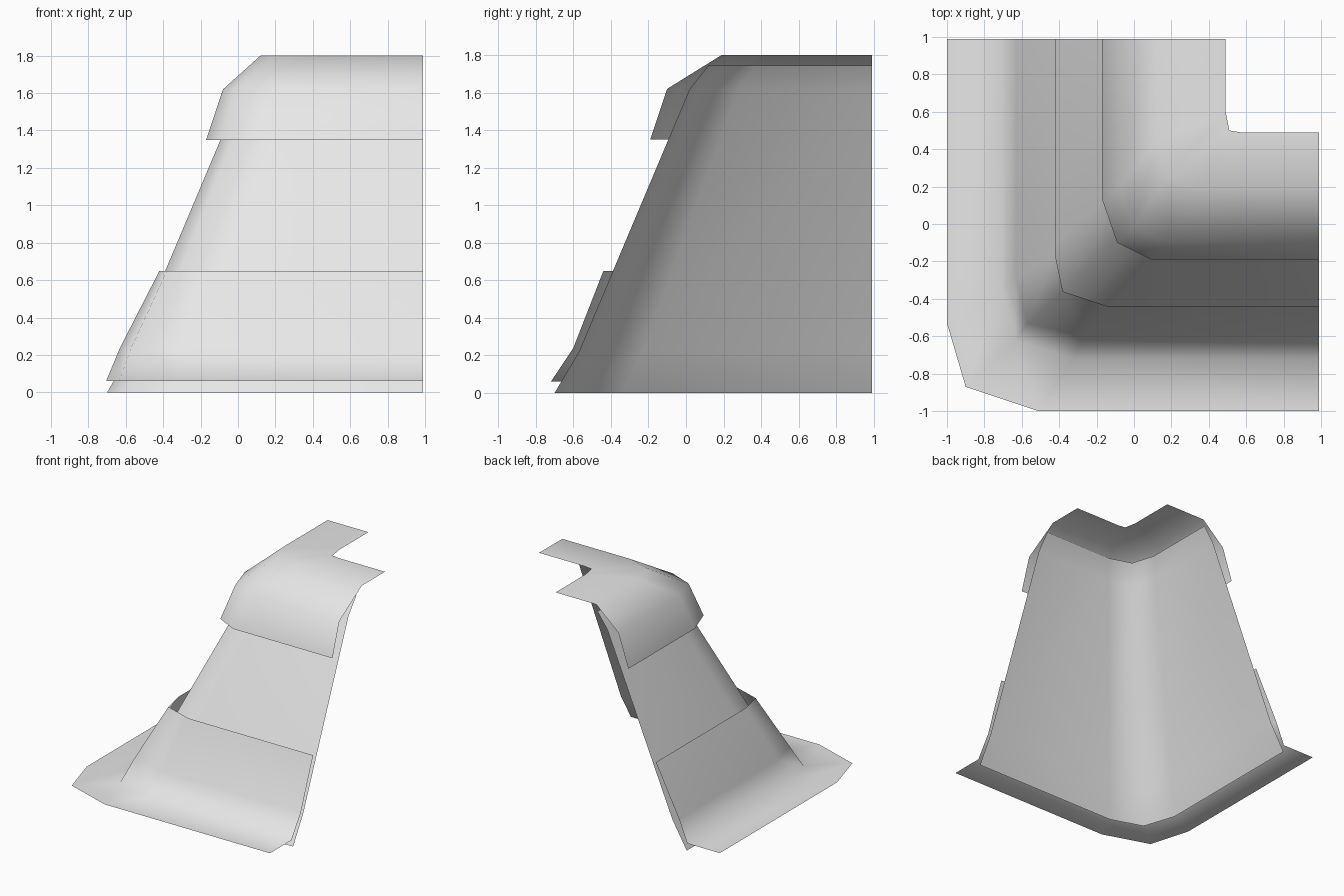
import bpy

if "Cube" in bpy.data.objects:
    bpy.data.objects.remove(bpy.data.objects["Cube"])

END = 0.99  # open ends of both wings

stone = bpy.data.materials.new("pale grey")
stone.diffuse_color = (0.8, 0.8, 0.8, 1)
stone.use_nodes = True
stone.node_tree.nodes["Principled BSDF"].inputs["Base Color"].default_value = stone.diffuse_color


def corner_shell(name, rows):
    """Loft an open L-shaped surface with a chamfered corner.
    Row = (z, x of left wing, y of front wing, break on left, break on front,
    corner inset in x, corner inset in y), listed from top to bottom."""
    verts, faces = [], []
    for z, x, y, left, front, mx, my in rows:
        verts += [(x, END, z), (x, y + left, z), (x + mx, y + my, z),
                  (x + front, y, z), (END, y, z)]
    for r in range(len(rows) - 1):
        for c in range(4):
            a, b = r * 5 + c, (r + 1) * 5 + c
            faces.append((a, b, b + 1, a + 1))
    mesh = bpy.data.meshes.new(name)
    mesh.from_pydata(verts, [], faces)
    mesh.materials.append(stone)
    for p in mesh.polygons:
        p.use_smooth = True
    mesh.update()
    obj = bpy.data.objects.new(name, mesh)
    bpy.context.collection.objects.link(obj)
    return obj


# sloping cliff wall
corner_shell("cliff_wall", [
    (1.745, 0.11, 0.12, 0.25, 0.25, 0.06, 0.06),
    (1.62, 0.02, 0.02, 0.26, 0.26, 0.06, 0.06),
    (0.22, -0.57, -0.57, 0.34, 0.34, 0.09, 0.09),
    (0.0, -0.70, -0.70, 0.36, 0.36, 0.09, 0.09),
])

# overhanging top cap
corner_shell("top_cap", [
    (1.80, 0.49, 0.49, 0.11, 0.08, 0.02, 0.01),
    (1.80, 0.12, 0.19, 0.25, 0.25, 0.06, 0.06),
    (1.62, -0.08, -0.10, 0.30, 0.27, 0.07, 0.08),
    (1.35, -0.17, -0.19, 0.32, 0.26, 0.08, 0.09),
])

# flared skirt with a flat ground flange
corner_shell("base_skirt", [
    (0.65, -0.42, -0.44, 0.27, 0.28, 0.04, 0.08),
    (0.24, -0.63, -0.60, 0.31, 0.36, 0.06, 0.07),
    (0.06, -0.705, -0.72, 0.37, 0.38, 0.07, 0.10),
    (0.06, -1.0, -1.0, 0.47, 0.49, 0.10, 0.13),
])
